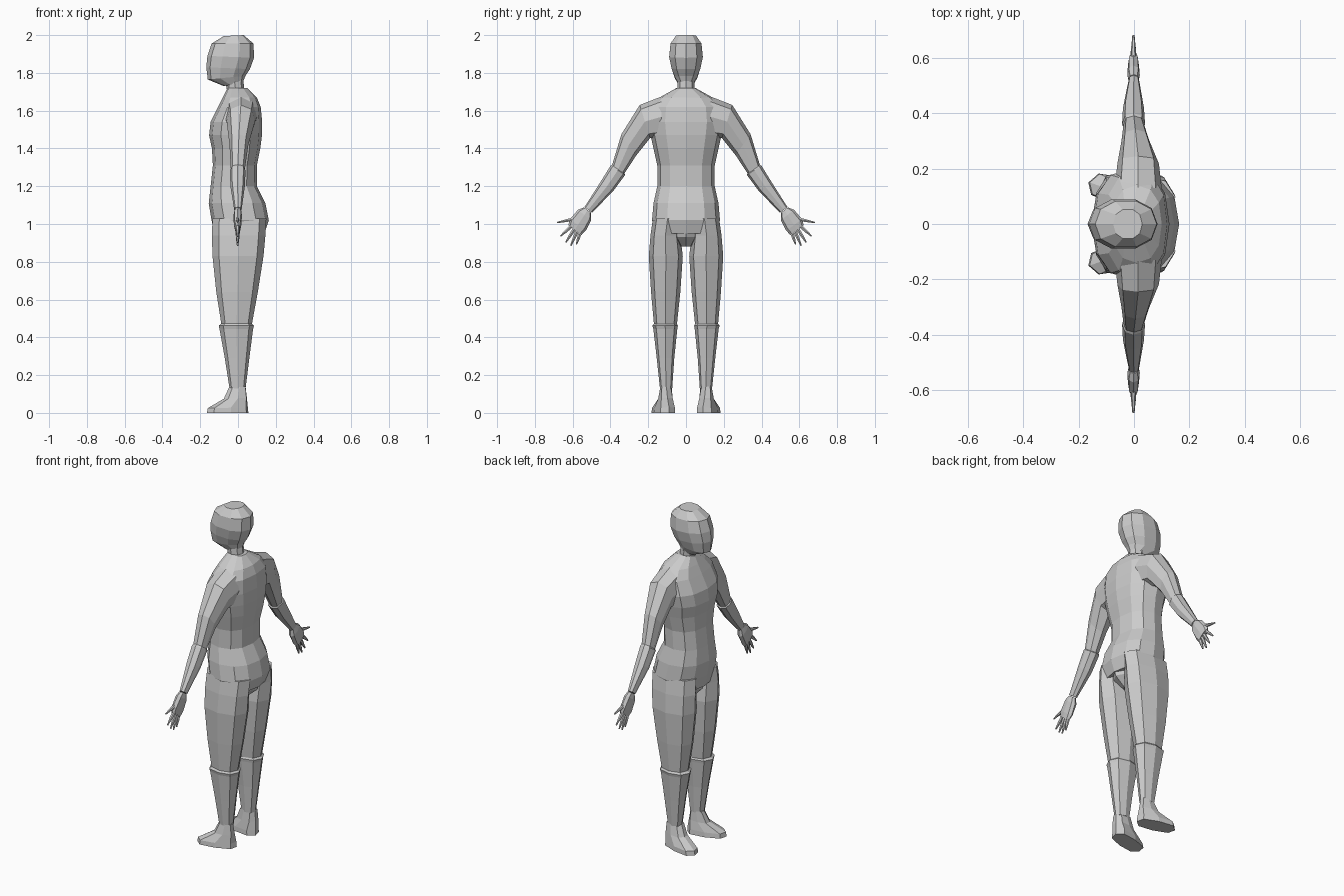
import bpy, bmesh, math
from mathutils import Vector as V

grey = bpy.data.materials.new("light_grey")
grey.diffuse_color = (0.6, 0.6, 0.6, 1)


def loft(name, rings, sides=8, power=1.0, mirror=False):
    """Skin a row of rings, each (centre, half axis u, half axis v)."""
    bm = bmesh.new()
    rows = []
    for c, u, v in rings:
        row = []
        for i in range(sides):
            a = 2 * math.pi * i / sides
            co, si = math.cos(a), math.sin(a)
            p = c + u * math.copysign(abs(co) ** power, co) + v * math.copysign(abs(si) ** power, si)
            row.append(bm.verts.new(p))
        rows.append(row)
    for a, b in zip(rows, rows[1:]):
        for i in range(sides):
            j = (i + 1) % sides
            bm.faces.new((a[i], a[j], b[j], b[i]))
    bm.faces.new(rows[0])
    bm.faces.new(rows[-1])
    bmesh.ops.recalc_face_normals(bm, faces=bm.faces)
    me = bpy.data.meshes.new(name)
    bm.to_mesh(me)
    bm.free()
    me.materials.append(grey)
    ob = bpy.data.objects.new(name, me)
    bpy.context.collection.objects.link(ob)
    if mirror:
        m = ob.modifiers.new("other_side", "MIRROR")
        m.use_axis = (False, True, False)
    return ob


def mid(xf, zf, xb, zb, w):
    """Ring on the centre plane: front point, back point, half width."""
    f, b = V((xf, 0, zf)), V((xb, 0, zb))
    return (f + b) / 2, (b - f) / 2, V((0, w, 0))


def limb(x0, x1, y0, z0, y1, z1):
    """Ring of a limb: depth range, inner point, outer point."""
    a, b = V((0, y0, z0)), V((0, y1, z1))
    return (a + b) / 2 + V(((x0 + x1) / 2, 0, 0)), V(((x1 - x0) / 2, 0, 0)), (b - a) / 2


# torso
loft("torso", [mid(xf, z, xb, z, w) for xf, xb, z, w in [
    (-0.125, 0.14, 0.95, 0.15), (-0.14, 0.163, 1.02, 0.18), (-0.155, 0.145, 1.11, 0.172),
    (-0.145, 0.10, 1.20, 0.152), (-0.133, 0.10, 1.31, 0.152), (-0.138, 0.118, 1.40, 0.172),
    (-0.153, 0.127, 1.47, 0.188), (-0.145, 0.128, 1.54, 0.20), (-0.105, 0.12, 1.62, 0.19),
    (-0.08, 0.10, 1.67, 0.14), (-0.055, 0.05, 1.72, 0.05)]], 12, 0.85)

# crotch wedge between the legs
loft("crotch", [mid(-0.12, 1.0, 0.15, 1.0, 0.075), mid(-0.11, 0.93, 0.13, 0.93, 0.065),
                mid(-0.06, 0.88, 0.07, 0.88, 0.03)], 8, 0.8)

# neck and head
loft("neck", [mid(-0.055, 1.69, 0.035, 1.70, 0.045), mid(-0.07, 1.77, 0.025, 1.79, 0.045)])
loft("head", [
    mid(-0.075, 1.73, 0.025, 1.75, 0.04), mid(-0.16, 1.765, 0.04, 1.785, 0.062),
    mid(-0.168, 1.83, 0.063, 1.82, 0.08), mid(-0.162, 1.89, 0.085, 1.88, 0.093),
    mid(-0.14, 1.955, 0.082, 1.955, 0.086), mid(-0.075, 1.995, 0.03, 2.0, 0.055)], 10, 0.9)

# upper legs
loft("thigh", [limb(*r, ) for r in [
    (-0.135, 0.15, 0.02, 1.03, 0.175, 1.03), (-0.138, 0.145, 0.03, 0.94, 0.188, 0.94),
    (-0.135, 0.135, 0.017, 0.83, 0.197, 0.83), (-0.115, 0.105, 0.03, 0.64, 0.185, 0.64),
    (-0.085, 0.07, 0.05, 0.45, 0.168, 0.45)]], 8, 0.85, True)

# lower legs with the flared top edge
loft("shin", [limb(*r) for r in [
    (-0.085, 0.07, 0.05, 0.475, 0.168, 0.475), (-0.102, 0.085, 0.043, 0.462, 0.178, 0.462),
    (-0.098, 0.08, 0.046, 0.445, 0.173, 0.445), (-0.07, 0.06, 0.062, 0.29, 0.155, 0.29),
    (-0.045, 0.04, 0.073, 0.13, 0.138, 0.13)]], 8, 0.85, True)


# feet, splayed outwards
def sole(x0, y0, x1, y1, z0, z1, w):
    f, b = V((x0, y0, z0)), V((x1, y1, z1))
    side = V((0.35, 1, 0)).normalized() * w
    return (f + b) / 2, (b - f) / 2, side


loft("foot", [sole(-0.165, 0.15, 0.055, 0.09, 0, 0, 0.052),
              sole(-0.16, 0.15, 0.052, 0.09, 0.025, 0.03, 0.05),
              sole(-0.075, 0.12, 0.047, 0.098, 0.075, 0.08, 0.04),
              sole(-0.045, 0.107, 0.04, 0.104, 0.14, 0.14, 0.032)], 8, 0.7, True)

# arms
loft("upper_arm", [limb(*r) for r in [
    (-0.07, 0.10, 0.13, 1.46, 0.13, 1.675), (-0.06, 0.09, 0.19, 1.455, 0.245, 1.63),
    (-0.045, 0.055, 0.262, 1.365, 0.342, 1.475), (-0.038, 0.036, 0.328, 1.265, 0.392, 1.31)]],
    8, 0.85, True)
loft("forearm", [limb(*r) for r in [
    (-0.034, 0.032, 0.33, 1.275, 0.39, 1.315), (-0.043, 0.04, 0.322, 1.26, 0.40, 1.308),
    (-0.04, 0.036, 0.385, 1.175, 0.453, 1.222), (-0.02, 0.019, 0.497, 1.06, 0.537, 1.09)]],
    8, 0.85, True)

# hands
loft("palm", [limb(*r) for r in [
    (-0.018, 0.016, 0.502, 1.06, 0.54, 1.088), (-0.024, 0.021, 0.502, 1.02, 0.572, 1.075),
    (-0.022, 0.018, 0.53, 0.965, 0.615, 1.025), (-0.014, 0.012, 0.553, 0.942, 0.623, 0.995)]],
    8, 0.8, True)
digits = {"thumb": (0.575, 1.03, 0.682, 1.008), "first_finger": (0.605, 0.99, 0.665, 0.935),
          "second_finger": (0.59, 0.975, 0.637, 0.902), "third_finger": (0.575, 0.965, 0.61, 0.885),
          "little_finger": (0.56, 0.955, 0.58, 0.892)}
for name, (y0, z0, y1, z1) in digits.items():
    d = V((y1 - y0, z1 - z0)).normalized()
    rows = []
    for t, r in ((0, 0.011), (0.5, 0.009), (1, 0.004)):
        y, z = y0 + (y1 - y0) * t, z0 + (z1 - z0) * t
        rows.append(limb(-0.002 - r, -0.002 + r, y + d.y * r, z - d.x * r, y - d.y * r, z + d.x * r))
    loft(name, rows, 6, 1.0, True)
